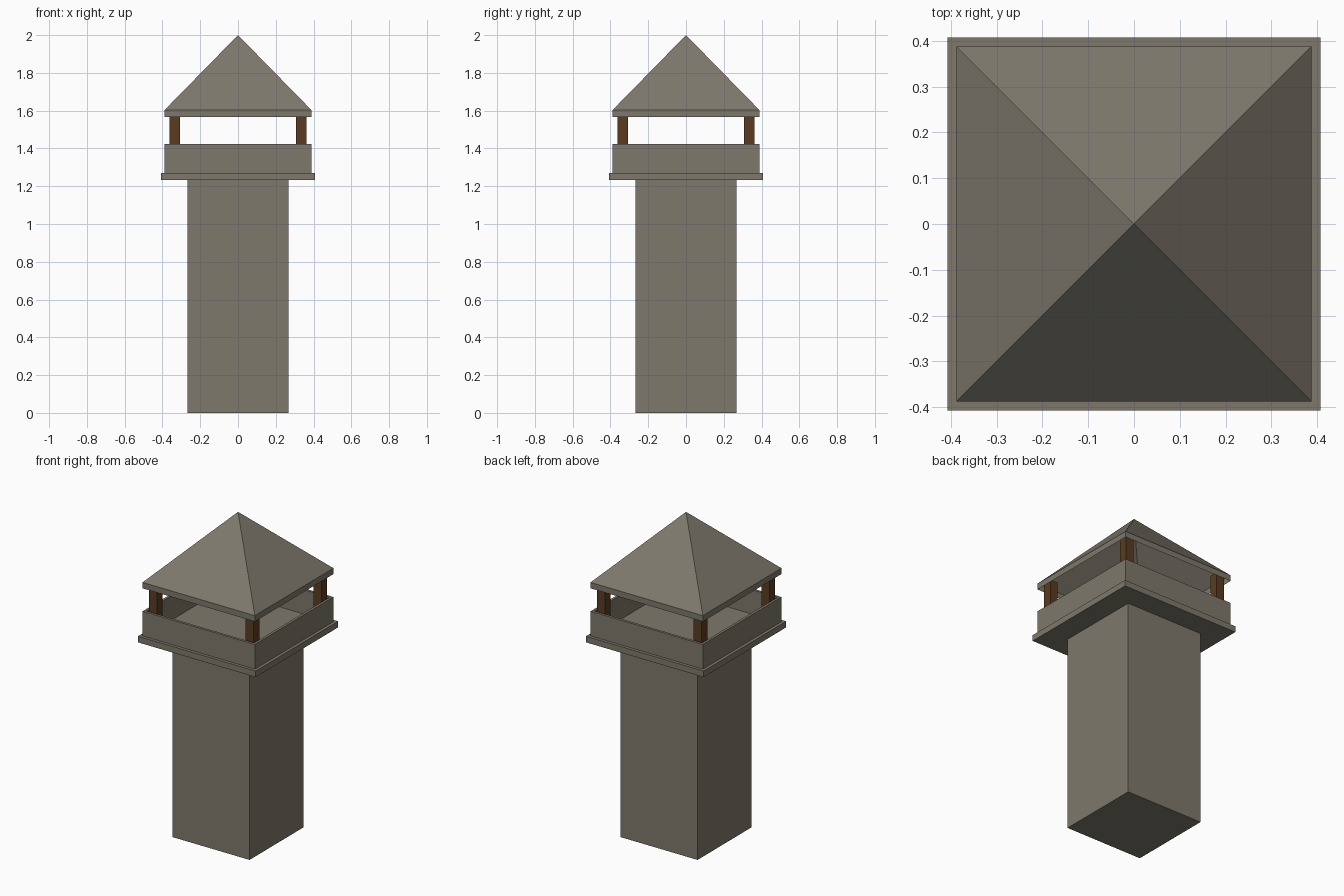
import bpy, bmesh

if "Cube" in bpy.data.objects:
    bpy.data.objects.remove(bpy.data.objects["Cube"])

def material(name, rgb):
    m = bpy.data.materials.new(name)
    m.diffuse_color = (*rgb, 1)
    m.use_nodes = True
    m.node_tree.nodes["Principled BSDF"].inputs["Base Color"].default_value = m.diffuse_color
    return m

STONE = material("grey stone", (0.21, 0.19, 0.15))
WOOD = material("brown wood", (0.10, 0.044, 0.014))

def loft(name, rings, mat, apex=None, cap_bottom=True, cap_top=True, center=(0, 0)):
    """Square rings (half width, z) joined by walls, with an optional apex."""
    bm = bmesh.new()
    cx, cy = center
    loops = [[bm.verts.new((cx + sx * h, cy + sy * h, z))
              for sx, sy in ((-1, -1), (1, -1), (1, 1), (-1, 1))] for h, z in rings]
    for a, b in zip(loops, loops[1:]):
        for i in range(4):
            j = (i + 1) % 4
            bm.faces.new((a[i], a[j], b[j], b[i]))
    if cap_bottom:
        bm.faces.new(loops[0][::-1])
    if apex is not None:
        tip = bm.verts.new((cx, cy, apex))
        for i in range(4):
            bm.faces.new((loops[-1][i], loops[-1][(i + 1) % 4], tip))
    elif cap_top:
        bm.faces.new(loops[-1])
    me = bpy.data.meshes.new(name)
    bm.to_mesh(me)
    bm.free()
    me.materials.append(mat)
    ob = bpy.data.objects.new(name, me)
    bpy.context.collection.objects.link(ob)
    return ob

# Square tower shaft
loft("tower_shaft", [(0.267, 0), (0.267, 1.232)], STONE)

# Projecting ledge, parapet wall and sunken lookout floor in one profile
loft("lookout_platform",
     [(0.407, 1.232), (0.407, 1.27), (0.388, 1.27), (0.388, 1.424),
      (0.372, 1.424), (0.372, 1.272)], STONE)

# Four corner posts
for sx in (-1, 1):
    for sy in (-1, 1):
        loft("corner_post", [(0.0275, 1.272), (0.0275, 1.605)], WOOD,
             center=(sx * 0.334, sy * 0.334))

# Hollow pyramid roof with a short eave band, open underneath
loft("roof", [(0.388, 1.567), (0.388, 1.604)], STONE, apex=2.0, cap_bottom=False)
